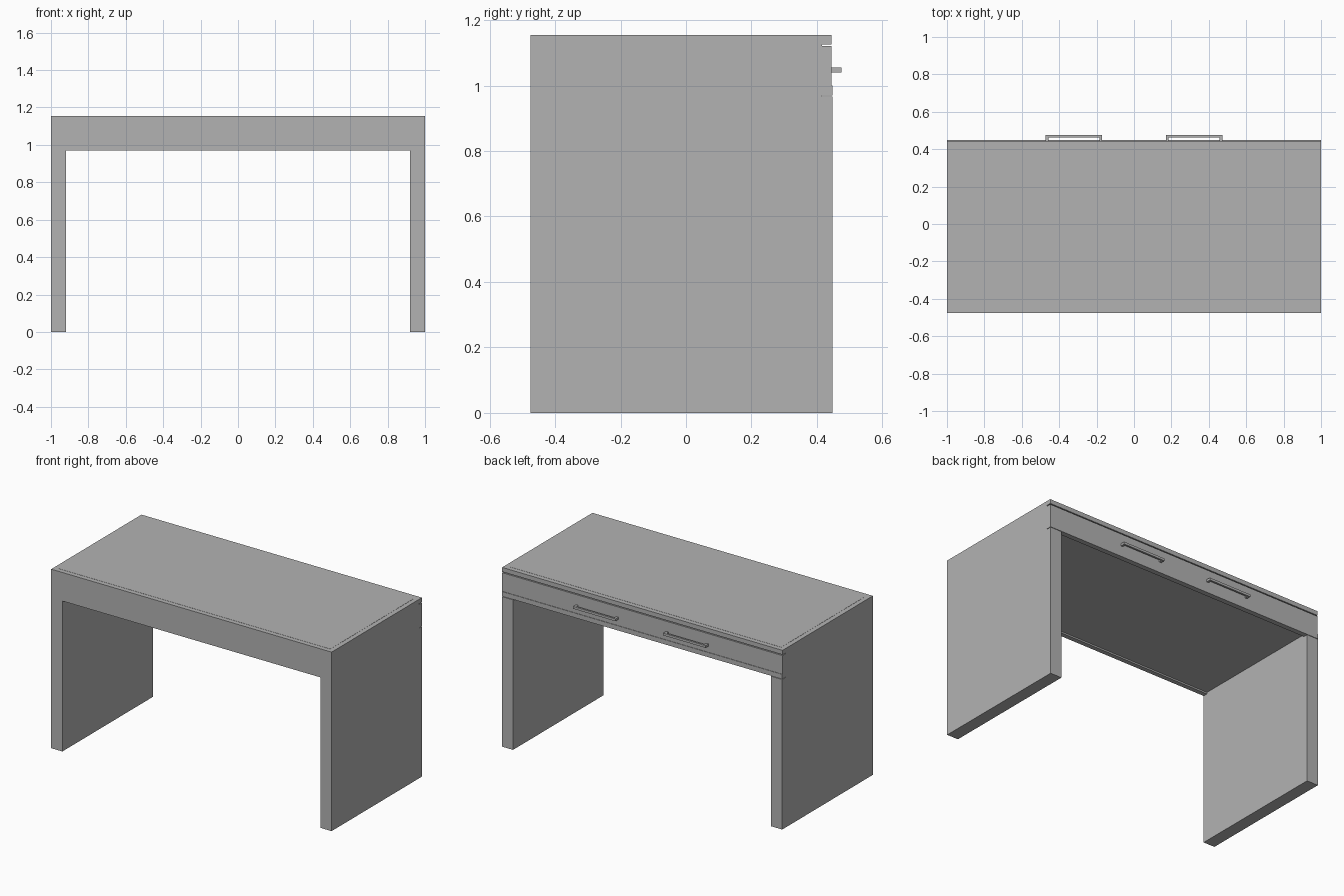
import bpy
import bmesh

cube = bpy.data.objects.get("Cube")
if cube:
    bpy.data.objects.remove(cube, do_unlink=True)

grey = bpy.data.materials.new("plain grey")
grey.use_nodes = True
grey.diffuse_color = (0.45, 0.45, 0.45, 1)
grey.node_tree.nodes["Principled BSDF"].inputs["Base Color"].default_value = grey.diffuse_color


def extrude(name, outline, axis, start, end):
    """Extrude a closed outline along x (points are y, z) or z (points are x, y)."""
    bm = bmesh.new()

    def place(p, t):
        return (t, p[0], p[1]) if axis == "x" else (p[0], p[1], t)

    face = bm.faces.new([bm.verts.new(place(p, start)) for p in outline])
    moved = bmesh.ops.extrude_face_region(bm, geom=[face])
    offset = (end - start, 0, 0) if axis == "x" else (0, 0, end - start)
    verts = [v for v in moved["geom"] if isinstance(v, bmesh.types.BMVert)]
    bmesh.ops.translate(bm, verts=verts, vec=offset)
    bmesh.ops.recalc_face_normals(bm, faces=bm.faces)
    mesh = bpy.data.meshes.new(name)
    bm.to_mesh(mesh)
    bm.free()
    mesh.materials.append(grey)
    obj = bpy.data.objects.new(name, mesh)
    bpy.context.collection.objects.link(obj)
    return obj


FRONT, BACK, DRAWER = -0.475, 0.448, 0.445
SLOT, TOP, BEAM = 0.415, 1.154, 0.97
LEG_IN = 0.92

# Drawer edge shared by the sides and the beam: lower lip, drawer face, finger groove
drawer_edge = [(BACK, BEAM), (BACK, 1.0), (DRAWER, 1.0), (DRAWER, 1.12), (SLOT, 1.12),
               (SLOT, 1.126), (DRAWER, 1.126), (DRAWER, TOP), (FRONT, TOP)]

# Solid side panels, with a fine slit under the drawer
side = [(FRONT, 0), (BACK, 0), (BACK, BEAM - 0.003),
        (SLOT, BEAM - 0.003), (SLOT, BEAM)] + drawer_edge
for name, sign in (("left_side_panel", 1), ("right_side_panel", -1)):
    extrude(name, side, "x", sign * LEG_IN, sign)

# Beam under the top, its underside slightly recessed behind the front apron
beam = [(FRONT, BEAM), (FRONT + 0.03, BEAM), (FRONT + 0.03, BEAM + 0.01),
        (SLOT, BEAM + 0.01), (SLOT, BEAM)] + drawer_edge
extrude("drawer_beam", beam, "x", -LEG_IN, LEG_IN)

# Thin inset worktop
edge = 0.97
panel = [(-edge, FRONT + 0.03), (edge, FRONT + 0.03),
         (edge, DRAWER - 0.03), (-edge, DRAWER - 0.03)]
extrude("worktop_panel", panel, "z", TOP - 0.002, TOP + 0.001)

# Two bar handles, each a U of square stock
inner, outer, bar = 0.17, 0.472, 0.015
for name, s in (("left_handle", 1), ("right_handle", -1)):
    u_shape = [(s * inner, DRAWER), (s * inner, 0.475), (s * outer, 0.475), (s * outer, DRAWER),
               (s * (outer - bar), DRAWER), (s * (outer - bar), 0.463),
               (s * (inner + bar), 0.463), (s * (inner + bar), DRAWER)]
    extrude(name, u_shape, "z", 1.04, 1.055)
